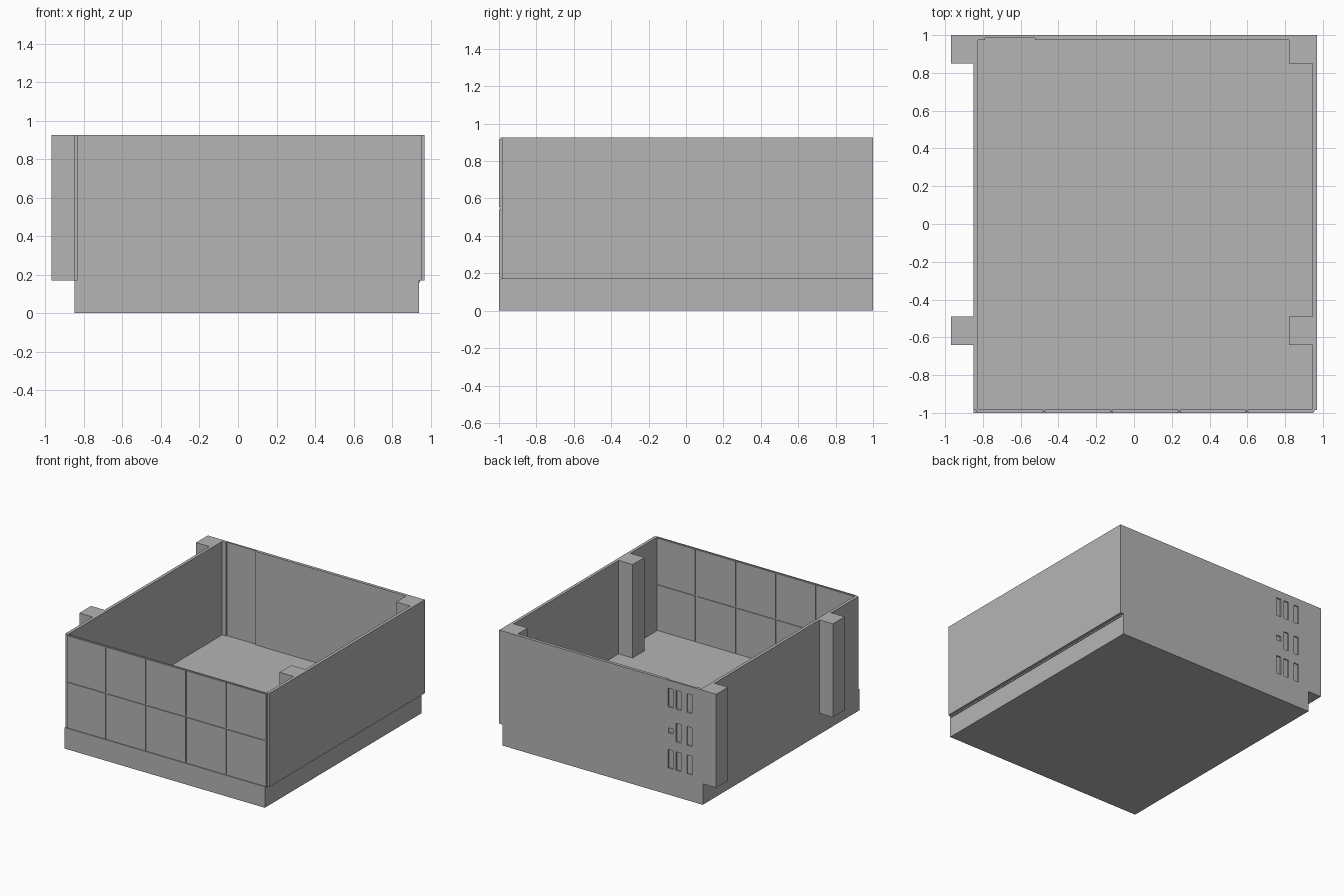
import bpy
import bmesh
from mathutils import Matrix, Vector

if "Cube" in bpy.data.objects:
    bpy.data.objects.remove(bpy.data.objects["Cube"], do_unlink=True)

grey = bpy.data.materials.new("plain grey")
grey.use_nodes = True
grey.diffuse_color = (0.46, 0.46, 0.46, 1)
grey.node_tree.nodes["Principled BSDF"].inputs["Base Color"].default_value = grey.diffuse_color

FLOOR, TOP = 0.17, 0.925      # floor level and wall tops
LEFT, RIGHT = 0.97, -0.85     # outer faces of the side walls
SEAM, POST = -0.525, -0.79    # edges of the vent panel


def add_box(bm, x, y, z):
    """Add a box given its (low, high) range on each axis."""
    low, high = (Vector(c) for c in zip(x, y, z))
    place = Matrix.Translation((low + high) / 2) @ Matrix.Diagonal((*(high - low), 1))
    bmesh.ops.create_cube(bm, size=1, matrix=place)


def make(name, boxes):
    bm = bmesh.new()
    for box in boxes:
        add_box(bm, *box)
    mesh = bpy.data.meshes.new(name)
    bm.to_mesh(mesh)
    bm.free()
    mesh.materials.append(grey)
    obj = bpy.data.objects.new(name, mesh)
    bpy.context.collection.objects.link(obj)
    return obj


# Base slab and surrounding walls
height = (FLOOR, TOP)
make("base", [((RIGHT, 0.94), (-1, 1), (0, FLOOR))])
make("left_wall", [((0.945, LEFT), (-0.985, 1), height),
                   ((0.935, 0.946), (-0.985, 0.975), (FLOOR - 0.01, FLOOR))])
make("right_wall", [((RIGHT, -0.825), (-0.985, 1), height)])
make("back_wall", [((SEAM, 0.945), (0.975, 1), height),
                   ((-0.825, POST), (0.975, 1), height)])

# Matching posts: outside the right wall, inside the left wall
for end, y in (("front", (-0.64, -0.49)), ("back", (0.85, 1))):
    make(end + "_outer_post", [((-LEFT, RIGHT), y, height)])
    make(end + "_inner_post", [((0.82, 0.945), (y[0], min(y[1], 0.975)), height)])

# Front wall: a thin sheet with five by two raised panels on both sides
make("front_sheet", [((-0.835, 0.955), (-0.993, -0.985), height)])
columns, rows, gap = 5, 2, 0.006
wide, tall = 1.79 / columns, (TOP - FLOOR) / rows
panels = []
for col in range(columns):
    for row in range(rows):
        x0, z0 = -0.835 + col * wide, FLOOR + row * tall
        x = (x0 + gap, x0 + wide - gap)
        z = (z0 + gap, z0 + tall - gap)
        panels += [(x, (-1, -0.993), z),
                   ((max(x[0], -0.825), min(x[1], 0.945)), (-0.985, -0.979), z)]
make("front_panels", panels)

# Thin vent panel with slots sunk into its outer face
vent_panel = make("vent_panel", [((POST, SEAM), (0.985, 1), height)])
slots = []
for x in (-0.73, -0.633, -0.562):
    for z in (0.29, 0.52, 0.785):
        half_wide, half_tall = 0.022, 0.075
        if x > -0.6 and z == 0.52:
            half_wide = half_tall = 0.02    # small knob hole
        slots.append(((x - half_wide, x + half_wide), (0.99, 1.02),
                      (z - half_tall, z + half_tall)))
cutter = make("slot_cutter", slots)
cutter.hide_render = True
cut = vent_panel.modifiers.new("slots", "BOOLEAN")
cut.object = cutter
cut.operation = "DIFFERENCE"
cut.solver = "EXACT"
bpy.context.view_layer.objects.active = vent_panel
bpy.ops.object.modifier_apply(modifier=cut.name)
bpy.data.objects.remove(cutter, do_unlink=True)
